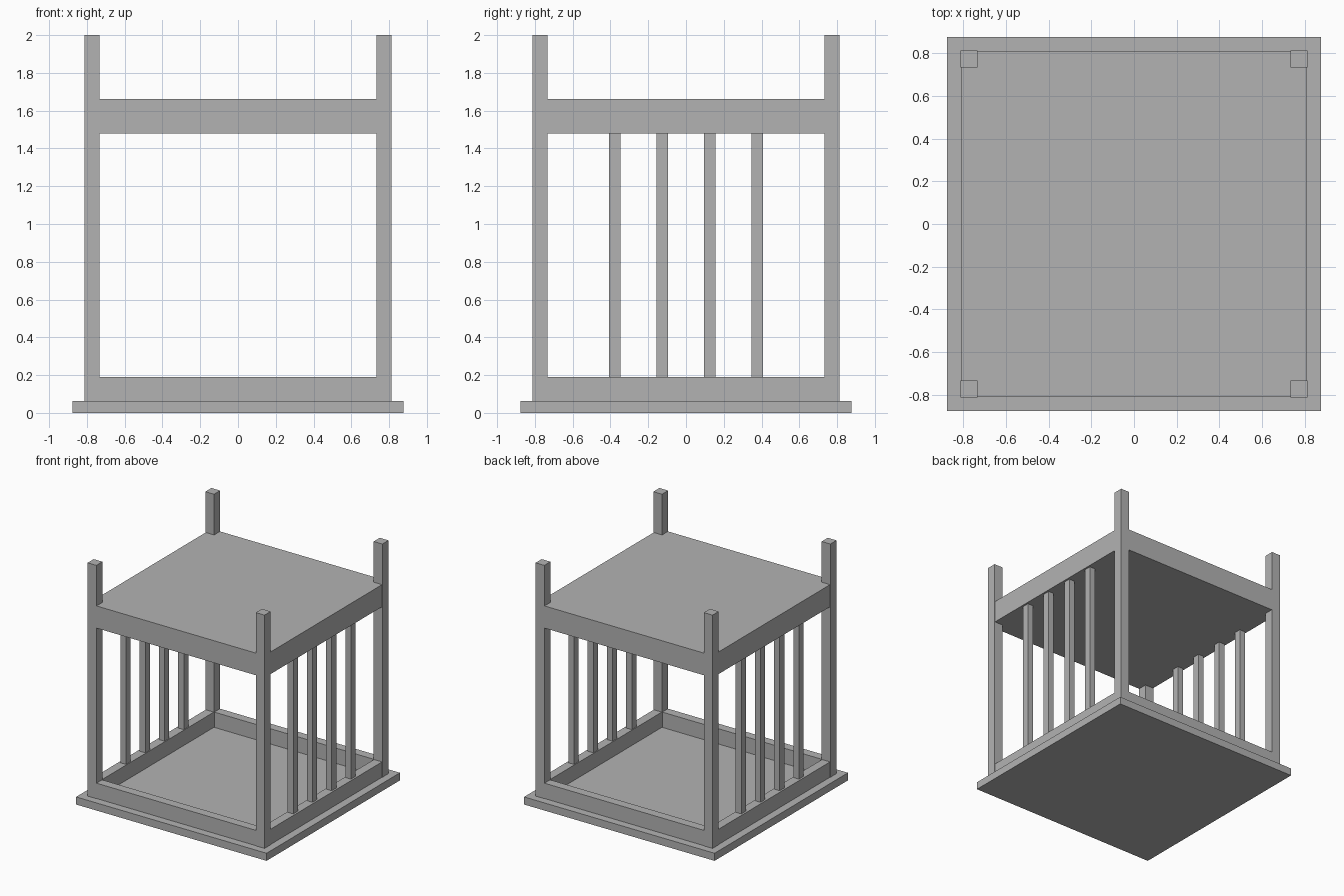
import bpy
import bmesh
from mathutils import Matrix, Vector

cube = bpy.data.objects.get("Cube")
if cube:
    bpy.data.objects.remove(cube, do_unlink=True)

grey = bpy.data.materials.new("plain grey")
grey.use_nodes = True
colour = (0.45, 0.45, 0.45, 1)
grey.diffuse_color = colour
grey.node_tree.nodes["Principled BSDF"].inputs["Base Color"].default_value = colour


def box(name, centre, size, bottom, top):
    """Flat-sided box, given its plan centre, plan size and height range."""
    bm = bmesh.new()
    place = Matrix.Translation((*centre, (bottom + top) / 2))
    scale = Matrix.Diagonal(Vector((*size, top - bottom, 1)))
    bmesh.ops.create_cube(bm, size=1, matrix=place @ scale)
    mesh = bpy.data.meshes.new(name)
    bm.to_mesh(mesh)
    bm.free()
    mesh.materials.append(grey)
    obj = bpy.data.objects.new(name, mesh)
    bpy.context.collection.objects.link(obj)
    return obj


BASE_TOP, RAIL_TOP = 0.063, 0.19
SLAB_BOTTOM, SLAB_TOP = 1.478, 1.662
POST = 0.08
CORNER = 0.773          # post centre line
SPAN = 2 * CORNER - POST  # clear distance between posts

# Base plate and thick top
box("base_plate", (0, 0), (1.75, 1.75), 0, BASE_TOP)
box("top_slab", (0, 0), (1.62, 1.62), SLAB_BOTTOM, SLAB_TOP)

# Corner posts
for side, sx in (("right", -1), ("left", 1)):
    for end, sy in (("front", -1), ("back", 1)):
        box(f"{end}_{side}_post", (sx * CORNER, sy * CORNER),
            (POST, POST), BASE_TOP, 2)

# Low rails between the posts
for name, s in (("front", -1), ("back", 1)):
    box(f"{name}_rail", (0, s * CORNER), (SPAN, POST - 0.006), BASE_TOP, RAIL_TOP)

# Side rails with slim balusters
for name, s in (("right", -1), ("left", 1)):
    box(f"{name}_rail", (s * CORNER, 0), (POST - 0.006, SPAN), BASE_TOP, RAIL_TOP)
    for i in range(4):
        y = (i - 1.5) * 0.252
        box(f"{name}_baluster_{i + 1}", (s * 0.768, y), (0.052, 0.06),
            RAIL_TOP, SLAB_BOTTOM)
